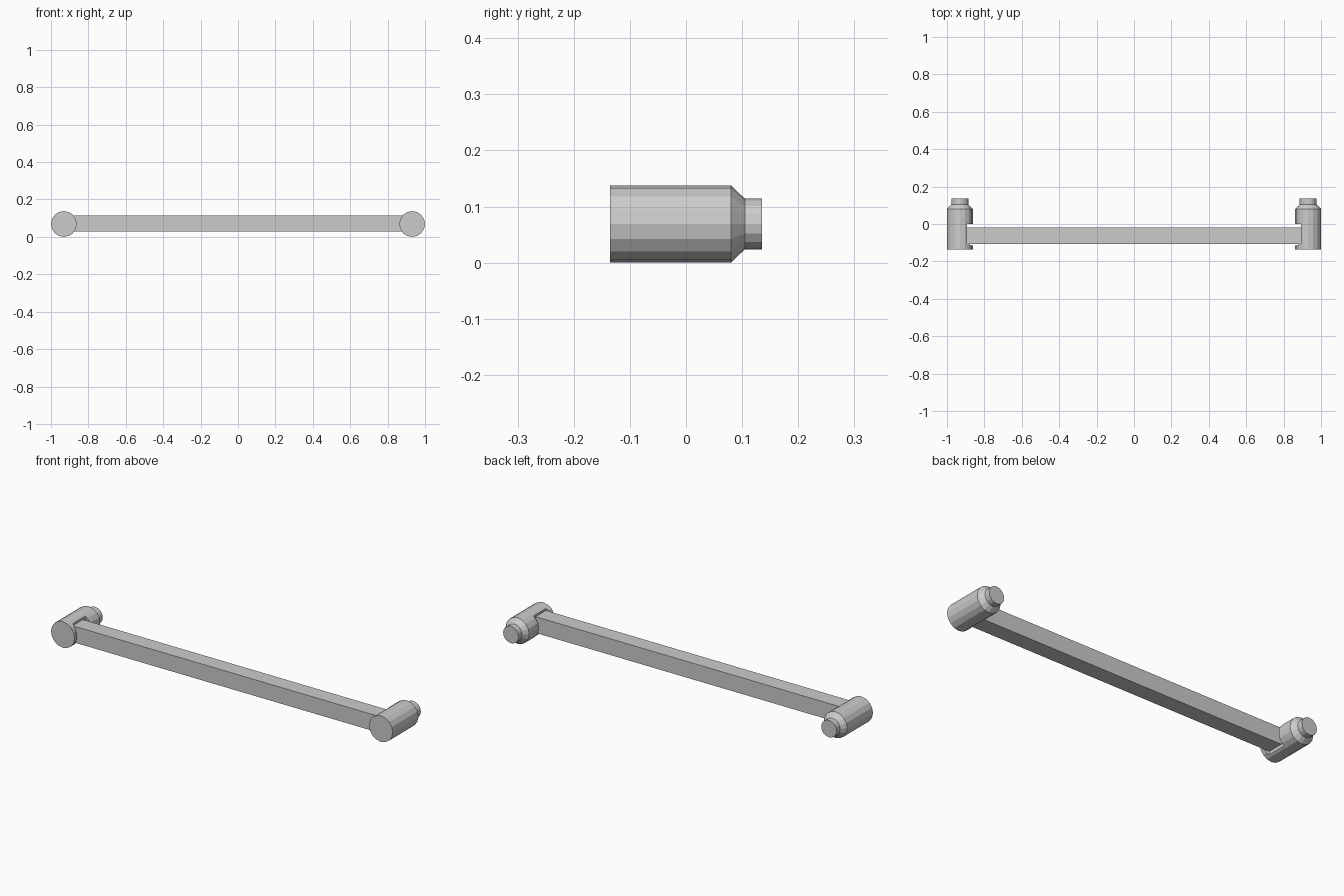
import bpy, bmesh
from math import pi, cos, sin

if "Cube" in bpy.data.objects:
    bpy.data.objects.remove(bpy.data.objects["Cube"])

CX, CZ = 0.931, 0.069   # end mount axis
SEAT = 0.894            # flat seat where the bar meets each mount
SIDES = 16


def add_object(name, bm):
    bmesh.ops.recalc_face_normals(bm, faces=bm.faces)
    mesh = bpy.data.meshes.new(name)
    bm.to_mesh(mesh)
    bm.free()
    ob = bpy.data.objects.new(name, mesh)
    bpy.context.collection.objects.link(ob)
    return ob


def lathe_y(name, cx, profile):
    """Closed faceted solid turned around an axis parallel to y."""
    bm = bmesh.new()
    rings = []
    for y, r in profile:
        rings.append([bm.verts.new((cx + r * cos(2 * pi * i / SIDES), y,
                                    CZ + r * sin(2 * pi * i / SIDES)))
                      for i in range(SIDES)])
    for a, b in zip(rings, rings[1:]):
        for i in range(SIDES):
            j = (i + 1) % SIDES
            bm.faces.new((a[i], a[j], b[j], b[i]))
    bm.faces.new(rings[0])
    bm.faces.new(rings[-1])
    return add_object(name, bm)


def prism_z(name, outline, z0, z1):
    bm = bmesh.new()
    face = bm.faces.new([bm.verts.new((x, y, z0)) for x, y in outline])
    new = bmesh.ops.extrude_face_region(bm, geom=[face])["geom"]
    bmesh.ops.translate(bm, vec=(0, 0, z1 - z0),
                        verts=[v for v in new if isinstance(v, bmesh.types.BMVert)])
    return add_object(name, bm)


# End mounts: wide barrel, chamfered shoulder, short neck, notched for the bar
for side, label in ((-1, "left"), (1, "right")):
    mount = lathe_y(label + "_mount", side * CX,
                    [(-0.135, 0.069), (0.08, 0.069), (0.105, 0.045), (0.135, 0.045)])
    cutter = prism_z(label + "_notch_cutter",
                     [(side * x, y) for x, y in
                      ((SEAT, 0.0), (0.80, 0.0), (0.80, -0.135), (SEAT - 0.028, -0.115), (SEAT, -0.105))],
                     -0.05, 0.2)
    cutter.hide_render = True
    cutter.hide_viewport = True
    cut = mount.modifiers.new("notch", "BOOLEAN")
    cut.object = cutter
    cut.operation = "DIFFERENCE"
    cut.solver = "EXACT"

# Square rail between the two seats
prism_z("rail", [(-SEAT, -0.106), (SEAT, -0.106), (SEAT, -0.02), (-SEAT, -0.02)],
        0.029, 0.115)
